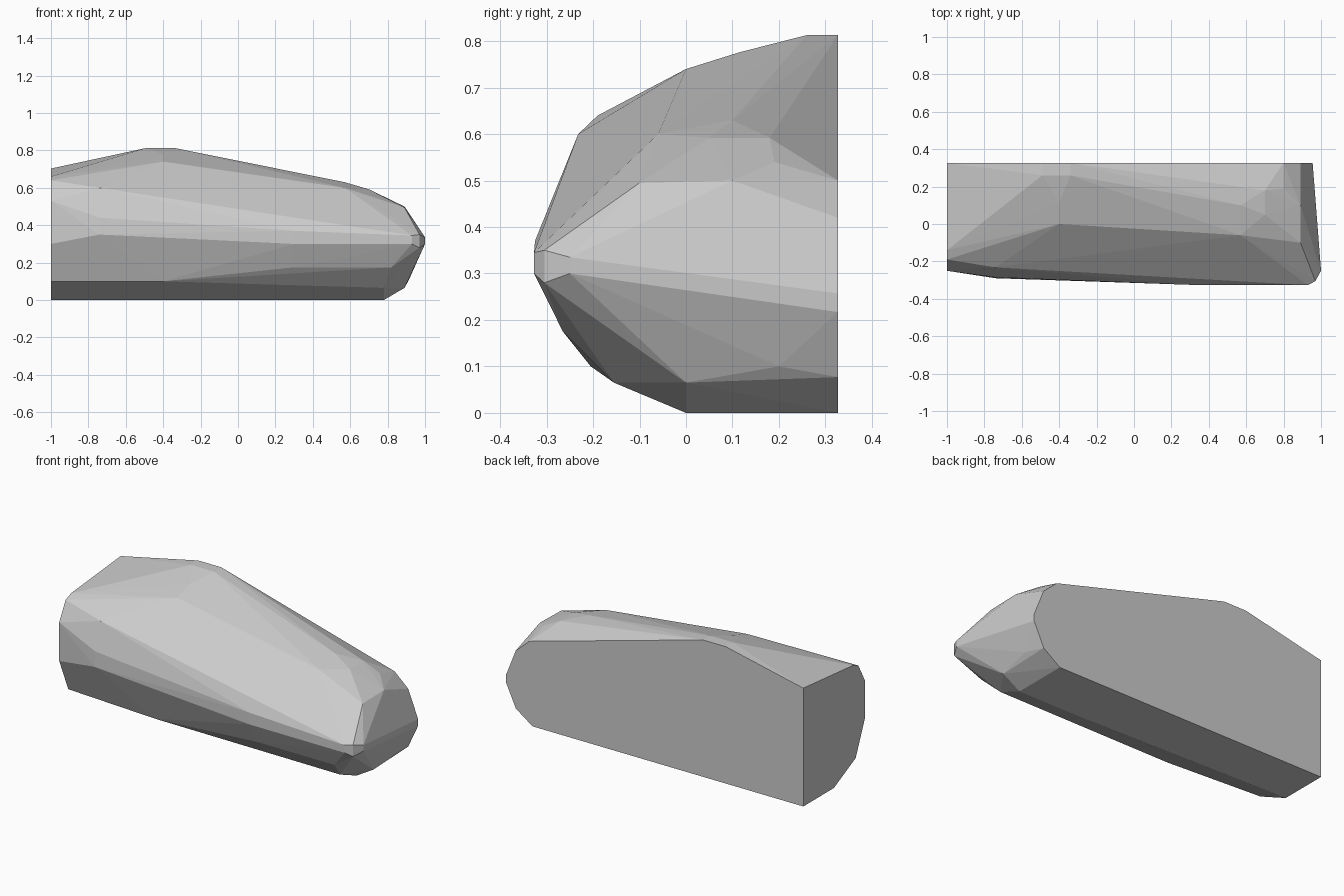
import bpy
import bmesh

# Cross-sections along the body: x -> (y, z) outline points
BACK = 0.327
sections = {
    -1.00: [(BACK, 0), (0.04, 0), (-0.165, 0.10), (-0.25, 0.30),
            (-0.25, 0.53), (-0.19, 0.64), (-0.14, 0.66), (BACK, 0.703)],
    -0.74: [(-0.29, 0.35), (-0.285, 0.44), (-0.232, 0.60)],
    -0.49: [(BACK, 0.813), (0.26, 0.813)],
    -0.40: [(0.115, 0.776), (0.0, 0.74), (-0.205, 0.10)],
    -0.34: [(BACK, 0.813), (0.26, 0.813)],
    0.30: [(0.0, 0), (-0.265, 0.175), (-0.325, 0.30), (-0.325, 0.37)],
    0.57: [(0.10, 0.63), (-0.06, 0.60)],
    0.70: [(0.18, 0.592), (0.05, 0.592)],
    0.78: [(BACK, 0), (0.0, 0), (-0.155, 0.065)],
    0.80: [(BACK, 0.50), (0.19, 0.54)],
    0.82: [(0.19, 0.025), (-0.265, 0.175)],
    0.89: [(BACK, 0.42), (0.10, 0.50), (-0.10, 0.495),
           (BACK, 0.077), (0.0, 0.065)],
    0.91: [(0.20, 0.10), (-0.18, 0.175)],
    0.93: [(-0.327, 0.345), (-0.327, 0.30)],
    0.955: [(BACK, 0.257), (BACK, 0.217)],
    0.97: [(-0.305, 0.35), (-0.305, 0.28)],
    1.00: [(-0.25, 0.335), (-0.25, 0.30)],
}

# Faceted half-body: skin wrapped around the sections
bm = bmesh.new()
for x, outline in sections.items():
    for y, z in outline:
        bm.verts.new((x, y, z))
hull = bmesh.ops.convex_hull(bm, input=bm.verts)
spare = {e for e in hull["geom_interior"] + hull["geom_unused"]
         if isinstance(e, bmesh.types.BMVert)}
bmesh.ops.delete(bm, geom=list(spare), context='VERTS')

# Merge the triangles of the flat back, end and underside
bmesh.ops.dissolve_limit(bm, angle_limit=0.01, verts=bm.verts, edges=bm.edges)
bmesh.ops.recalc_face_normals(bm, faces=bm.faces)

mesh = bpy.data.meshes.new("faceted_body")
bm.to_mesh(mesh)
bm.free()
body = bpy.data.objects.new("faceted_body", mesh)
bpy.context.collection.objects.link(body)
